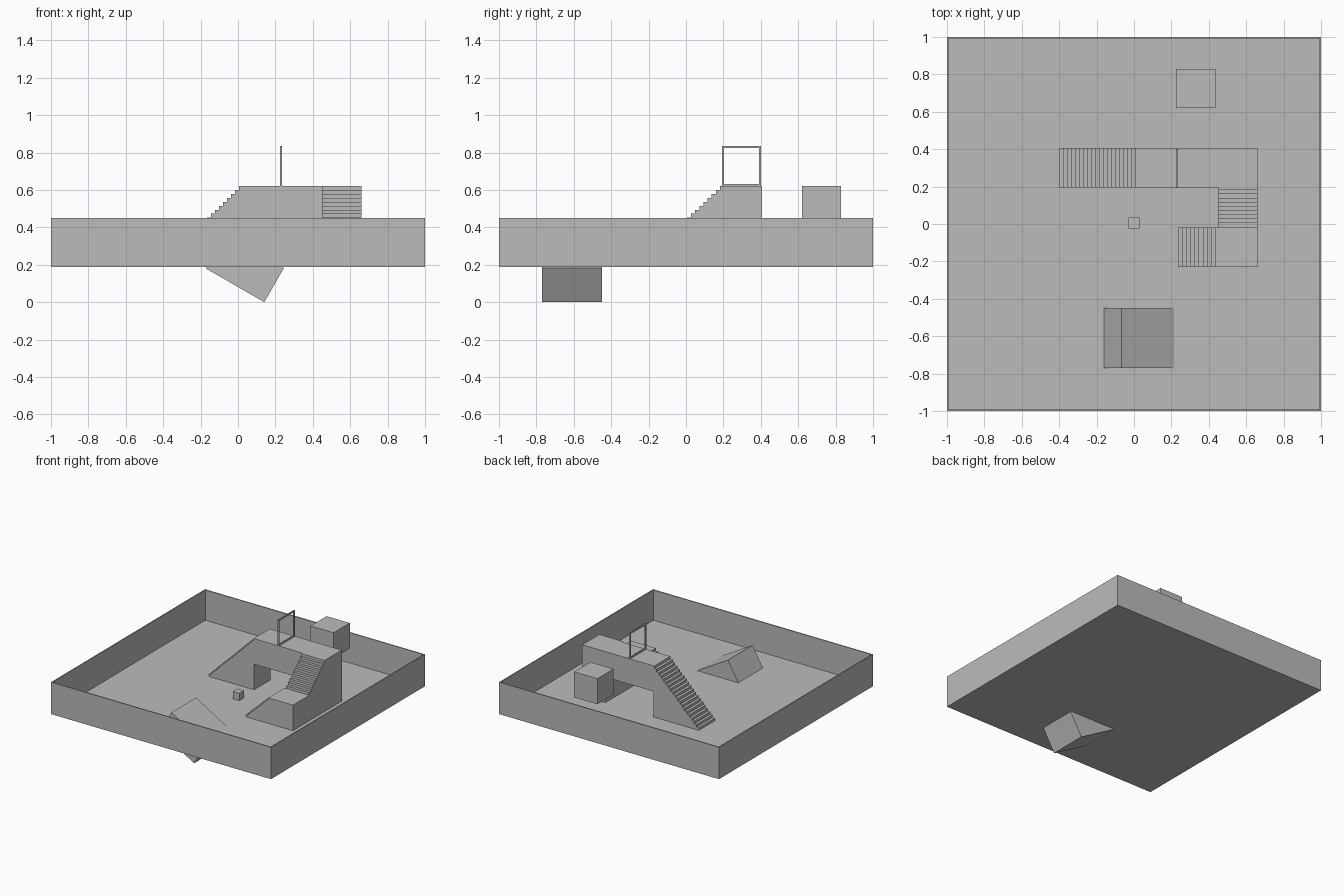
import bpy
import bmesh
from math import radians
from mathutils import Matrix, Vector

cube = bpy.data.objects.get("Cube")
if cube:
    bpy.data.objects.remove(cube)

grey = bpy.data.materials.new("plain_grey")
grey.use_nodes = True
grey.diffuse_color = (0.5, 0.5, 0.5, 1)
grey.node_tree.nodes["Principled BSDF"].inputs["Base Color"].default_value = grey.diffuse_color

FLOOR, TOP, UNIT = 0.20, 0.62, 0.21
MID = FLOOR + UNIT


def finish(name, bm):
    bmesh.ops.recalc_face_normals(bm, faces=bm.faces)
    mesh = bpy.data.meshes.new(name)
    bm.to_mesh(mesh)
    bm.free()
    mesh.materials.append(grey)
    obj = bpy.data.objects.new(name, mesh)
    bpy.context.collection.objects.link(obj)
    return obj


def add_box(bm, lo, hi):
    lo, hi = Vector(lo), Vector(hi)
    matrix = Matrix.Translation((lo + hi) / 2) @ Matrix.Diagonal((*(hi - lo), 1))
    return bmesh.ops.create_cube(bm, size=1, matrix=matrix)["verts"]


def box(name, lo, hi):
    bm = bmesh.new()
    add_box(bm, lo, hi)
    return finish(name, bm)


def prism(name, profile, axis, lo, hi):
    """Extrude a (run, z) profile along x or y."""
    def place(u, z, depth):
        return (u, depth, z) if axis == "y" else (depth, u, z)
    bm = bmesh.new()
    face = bm.faces.new([bm.verts.new(place(u, z, lo)) for u, z in profile])
    result = bmesh.ops.extrude_face_region(bm, geom=[face])
    verts = [v for v in result["geom"] if isinstance(v, bmesh.types.BMVert)]
    bmesh.ops.translate(bm, verts=verts, vec=place(0, 0, hi - lo))
    return finish(name, bm)


def steps(start, last_riser, end, z0, z1, count):
    """Side outline of a solid flight standing on the floor."""
    tread, rise = (last_riser - start) / (count - 1), (z1 - z0) / count
    points = [(start, FLOOR)]
    if z0 > FLOOR:
        points.append((start, z0))
    for i in range(count):
        u, z = start + i * tread, z0 + (i + 1) * rise
        if i:
            points.append((u, z - rise))
        points.append((u, z))
    return points + [(end, z1), (end, FLOOR)]


# Open tray with thin walls and floor
bm = bmesh.new()
add_box(bm, (-1, -1, 0.187), (1, 1, 0.449))
rim = max(bm.faces, key=lambda f: f.calc_center_median().z)
bmesh.ops.inset_region(bm, faces=[rim], thickness=0.013)
well = bmesh.ops.extrude_face_region(bm, geom=[rim])["geom"]
bmesh.ops.delete(bm, geom=[rim], context="FACES_ONLY") if rim.is_valid else None
for v in well:
    if isinstance(v, bmesh.types.BMVert):
        v.co.z = FLOOR
finish("tray", bm)

# Bridge deck with the pillar at its right end
X0, X1, X2 = 0.01, 0.45, 0.66
Y0, Y1 = 0.195, 0.405
deck = [(X0, TOP), (X0, MID), (X1, MID), (X1, FLOOR), (X2, FLOOR), (X2, TOP)]
prism("bridge", deck, "y", Y0, Y1)

# Stair flights and the landing that joins them
prism("long_stairs", steps(-0.40, 0.005, X0, FLOOR, TOP, 20), "y", Y0, Y1)
prism("upper_stairs", steps(-0.018, 0.182, Y0, MID, TOP, 10), "x", X1, X2)
prism("lower_stairs", steps(0.235, 0.435, X1, FLOOR, MID, 10), "y", -0.23, -0.018)
box("landing", (X1, -0.23, FLOOR), (X2, -0.018, MID))

# Square frame standing on the deck
bm = bmesh.new()
bar, fx0, fx1, ft = 0.011, 0.225, 0.236, 0.835
for y in (Y0 - 0.003, Y1 - 0.003 - bar):
    add_box(bm, (fx0, y, TOP), (fx1, y + bar, ft))
for z in (TOP, ft - bar):
    add_box(bm, (fx0, Y0 - 0.003 + bar, z), (fx1, Y1 - 0.003 - bar, z + bar))
finish("frame", bm)

# Loose blocks
box("floating_block", (0.225, 0.62, MID), (0.435, 0.83, TOP))
box("small_block", (-0.03, -0.025, FLOOR), (0.03, 0.035, FLOOR + 0.06))

# Tilted block sunk through the floor
tilted = box("tilted_block", (-0.18, -0.16, -0.105), (0.18, 0.16, 0.105))
tilted.data.transform(Matrix.Rotation(radians(30), 4, "Y"))
tilted.location = (0.037, -0.61, -min(v.co.z for v in tilted.data.vertices))
